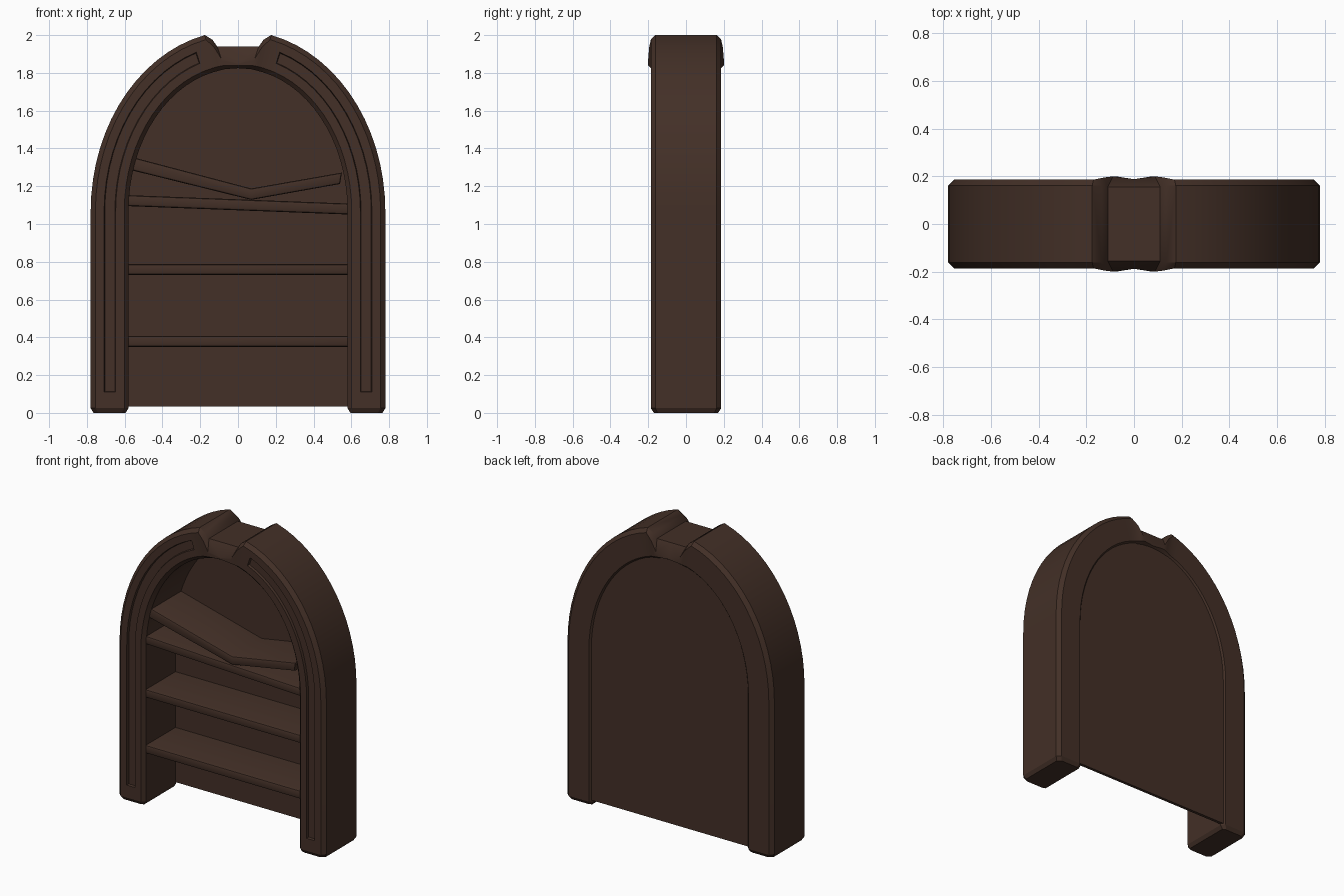
import bpy, bmesh, math
from mathutils import Vector

if "Cube" in bpy.data.objects:
    bpy.data.objects.remove(bpy.data.objects["Cube"])

wood = bpy.data.materials.new("dark brown wood")
wood.diffuse_color = (0.056, 0.029, 0.020, 1)
wood.use_nodes = True
wood.node_tree.nodes["Principled BSDF"].inputs["Base Color"].default_value = wood.diffuse_color


def finish(name, bm):
    bmesh.ops.recalc_face_normals(bm, faces=bm.faces[:])
    me = bpy.data.meshes.new(name)
    bm.to_mesh(me)
    bm.free()
    me.materials.append(wood)
    ob = bpy.data.objects.new(name, me)
    bpy.context.collection.objects.link(ob)
    bpy.ops.object.select_all(action='DESELECT')
    ob.select_set(True)
    bpy.context.view_layer.objects.active = ob
    bpy.ops.object.shade_smooth_by_angle(angle=math.radians(28))
    return ob


def prism(name, pts, y0, y1, bevel=0):
    """Extrude an x-z outline from y0 to y1."""
    bm = bmesh.new()
    a = [bm.verts.new((x, y0, z)) for x, z in pts]
    b = [bm.verts.new((x, y1, z)) for x, z in pts]
    n = len(pts)
    front = bm.faces.new(a)
    bm.faces.new(b[::-1])
    for i in range(n):
        j = (i + 1) % n
        bm.faces.new((a[i], b[i], b[j], a[j]))
    if bevel:
        bmesh.ops.recalc_face_normals(bm, faces=bm.faces[:])
        bmesh.ops.bevel(bm, geom=list(front.edges), offset=bevel, segments=2,
                        profile=0.5, affect='EDGES')
    return finish(name, bm)


Z0 = 1.066  # height where the arch starts


def arc(a, b, t):
    return a * math.cos(t), Z0 + b * math.sin(t)


def ring(bm, o, i, c=0.025, ci=0.022, ys=0.162, yf=0.186):
    """Chamfered cross-section between outer point o and inner point i."""
    o, i = Vector(o), Vector(i)
    w = (i - o).length
    d = (i - o) / w
    l, r = c, w - ci
    prof = [(0, -ys), (l, -yf), (l + .3 * (r - l), -yf), (l + .7 * (r - l), -yf),
            (r, -yf), (w, -0.162), (w, 0.162), (r, yf), (l, yf), (0, ys)]
    return [bm.verts.new(((o + d * s).x, y, (o + d * s).y)) for s, y in prof]


# Arched frame: right half as stations along the path, then mirrored
bm = bmesh.new()
rings = [ring(bm, (.765, 0), (.595, 0), ys=.15, yf=.17),
         ring(bm, (.78, .025), (.58, .025)),
         ring(bm, (.78, .11), (.58, .11))]
STEPS = 15
for k in range(STEPS + 1):
    t = math.radians(77) * k / STEPS
    rings.append(ring(bm, arc(.78, .959, t), arc(.58, .757, t)))
groove_end = len(rings) - 2
# notch at the crown
rings.append(ring(bm, (.135, 1.975), (.10, 1.812), c=.04, yf=.195))
rings.append(ring(bm, (.11, 1.94), (.07, 1.82), c=.07, ci=.02, ys=.155, yf=.2))
rings.append(ring(bm, (0, 1.94), (0, 1.825), c=.09, ci=.015, ys=.155, yf=.188))
groove = []
for s in range(len(rings) - 1):
    p, q = rings[s], rings[s + 1]
    for k in range(10):
        j = (k + 1) % 10
        f = bm.faces.new((p[k], p[j], q[j], q[k]))
        if k == 2 and 2 <= s < groove_end:
            groove.append(f)
bm.faces.new(rings[0])
bmesh.ops.recalc_face_normals(bm, faces=bm.faces[:])
# sunken groove on the front face
bmesh.ops.inset_region(bm, faces=groove, thickness=0.004, depth=-0.016,
                       use_even_offset=True)
frame = finish("arched_frame", bm)
mod = frame.modifiers.new("mirror", 'MIRROR')
mod.use_clip = True

# Back panel
half = [arc(.60, .775, math.radians(90) * k / 12) for k in range(13)]
outline = [(.60, .035)] + half + [(-x, z) for x, z in half[-2::-1]] + [(-.60, .035)]
prism("back_panel", outline, .155, .175)

# Shelves: two level, one leaning
for name, zl, zr in (("lower_shelf", .35, .35), ("middle_shelf", .73, .73),
                     ("leaning_shelf", 1.095, 1.05)):
    prism(name, [(-.59, zl), (.59, zr), (.59, zr + .058), (-.59, zl + .058)],
          -.165, .165, .014)

# Broken top shelf
prism("broken_shelf", [(-.565, 1.285), (.07, 1.128), (.54, 1.212), (.55, 1.272),
                       (.07, 1.188), (-.545, 1.35)], -.165, .165, .012)
